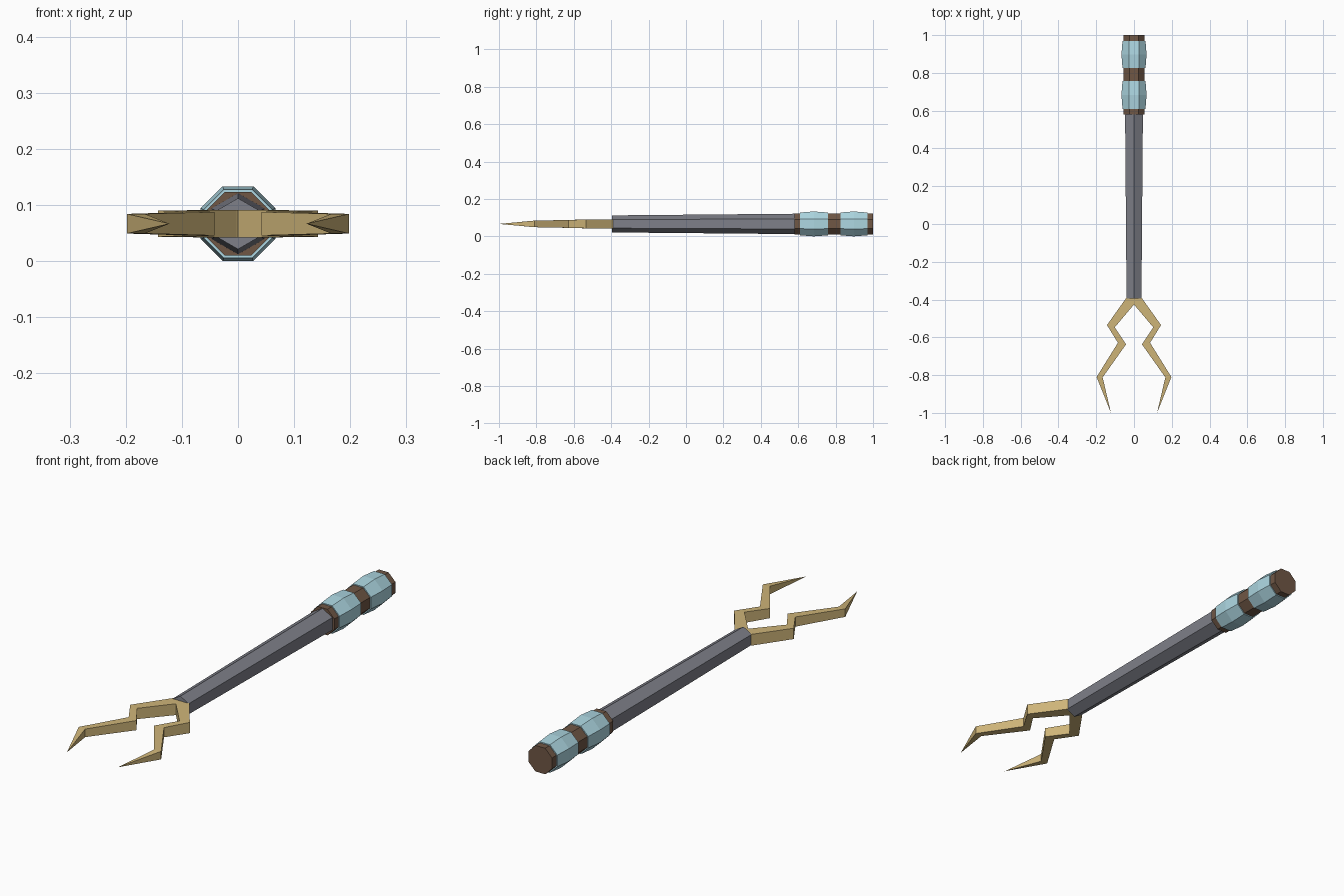
import bpy, bmesh, math

if "Cube" in bpy.data.objects:
    bpy.data.objects.remove(bpy.data.objects["Cube"])

CZ = 0.0665  # height of the long axis


def material(name, rgb):
    m = bpy.data.materials.new(name)
    m.diffuse_color = (*rgb, 1)
    m.use_nodes = True
    m.node_tree.nodes["Principled BSDF"].inputs["Base Color"].default_value = m.diffuse_color
    return m


grey = material("dark_grey", (0.21, 0.215, 0.25))
brown = material("brown", (0.16, 0.095, 0.06))
blue = material("pale_blue", (0.42, 0.68, 0.76))
gold = material("gold", (0.62, 0.46, 0.19))


def loft(name, rings, mat, caps=(True, True)):
    """Skin a list of equal-length vertex rings."""
    bm = bmesh.new()
    vs = [[bm.verts.new(p) for p in r] for r in rings]
    n = len(rings[0])
    for a, b in zip(vs, vs[1:]):
        for i in range(n):
            j = (i + 1) % n
            bm.faces.new((a[i], a[j], b[j], b[i]))
    if caps[0]:
        bm.faces.new(vs[0][::-1])
    if caps[1]:
        bm.faces.new(vs[-1])
    bmesh.ops.remove_doubles(bm, verts=bm.verts, dist=1e-5)
    bmesh.ops.recalc_face_normals(bm, faces=bm.faces)
    me = bpy.data.meshes.new(name)
    bm.to_mesh(me)
    bm.free()
    me.materials.append(mat)
    ob = bpy.data.objects.new(name, me)
    bpy.context.collection.objects.link(ob)
    return ob


def prism(name, sides, phase, profile, mat):
    """Polygonal rod along y; profile is (y, corner radius)."""
    rings = []
    for y, r in profile:
        angles = [phase + 2 * math.pi * i / sides for i in range(sides)]
        rings.append([(r * math.cos(a), y, CZ + r * math.sin(a)) for a in angles])
    return loft(name, rings, mat)


# Hexagonal tapered shaft, ridge on top
prism("shaft", 6, math.pi / 2, [(-0.395, 0.0455), (0.59, 0.0545)], grey)

# Octagonal grip core and the two bulged sleeves
k = 1 / math.cos(math.pi / 8)
prism("grip_core", 8, math.pi / 8, [(0.58, 0.0565 * k), (1.0, 0.0565 * k)], brown)
for i, (a, b) in enumerate([(0.61, 0.758), (0.825, 0.97)]):
    prism(f"grip_sleeve_{i + 1}", 8, math.pi / 8,
          [(a, 0.061 * k), ((a + b) / 2, 0.0665 * k), (b, 0.061 * k)], blue)

# Zigzag prong: outer xy, inner xy, half thickness; mirrored for the other side
sections = [
    ((0, -0.39), (0, -0.427), 0.0245),
    ((0.04, -0.39), (0.004, -0.431), 0.0245),
    ((0.143, -0.535), (0.102, -0.547), 0.0235),
    ((0.085, -0.629), (0.042, -0.637), 0.021),
    ((0.198, -0.81), (0.166, -0.812), 0.0175),
    ((0.122, -1.0), (0.122, -1.0), 0.0),
]
rings = [[(*o, CZ + h), (*n, CZ + h), (*n, CZ - h), (*o, CZ - h)] for o, n, h in sections]
prongs = loft("fork_prongs", rings, gold, caps=(False, False))
mirror = prongs.modifiers.new("mirror", 'MIRROR')
mirror.use_clip = True
